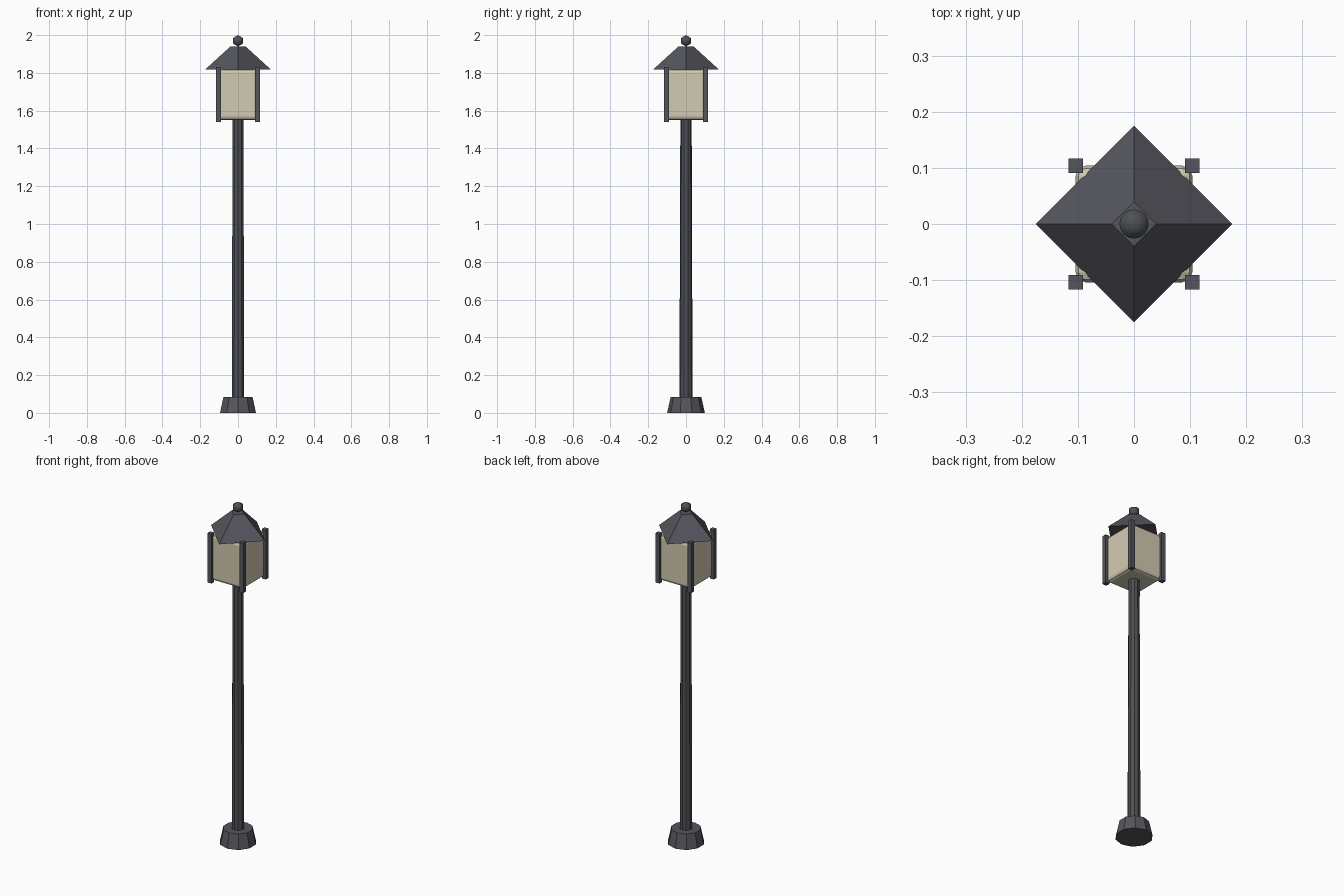
import bpy
import bmesh
from math import radians
from mathutils import Matrix

if "Cube" in bpy.data.objects:
    bpy.data.objects.remove(bpy.data.objects["Cube"], do_unlink=True)


def material(name, rgb):
    m = bpy.data.materials.new(name)
    m.use_nodes = True
    m.diffuse_color = (*rgb, 1)
    m.node_tree.nodes["Principled BSDF"].inputs["Base Color"].default_value = (*rgb, 1)
    return m


IRON = material("dark grey iron", (0.09, 0.09, 0.11))
STEEL = material("dark steel", (0.075, 0.082, 0.09))
GLASS = material("cream glass", (0.64, 0.59, 0.44))


def add_object(name, bm, mat, smooth=False):
    mesh = bpy.data.meshes.new(name)
    bm.to_mesh(mesh)
    bm.free()
    mesh.materials.append(mat)
    for p in mesh.polygons:
        p.use_smooth = smooth
    obj = bpy.data.objects.new(name, mesh)
    bpy.context.collection.objects.link(obj)
    return obj


def frustum(name, sides, r_low, r_high, z_low, z_high, mat):
    bm = bmesh.new()
    bmesh.ops.create_cone(bm, cap_ends=True, segments=sides, radius1=r_low, radius2=r_high,
                          depth=z_high - z_low,
                          matrix=Matrix.Translation((0, 0, (z_low + z_high) / 2)))
    return add_object(name, bm, mat)


def box(name, x, y, half, z_low, z_high, mat):
    bm = bmesh.new()
    bmesh.ops.create_cube(bm, size=1, matrix=Matrix.Translation((x, y, (z_low + z_high) / 2))
                          @ Matrix.Diagonal((2 * half, 2 * half, z_high - z_low, 1)))
    return add_object(name, bm, mat)


# Foot and tapered pole
frustum("foot", 10, 0.1, 0.081, 0, 0.085, IRON)
frustum("pole", 10, 0.035, 0.03, 0.02, 1.55, STEEL)

# Lantern glass with rounded edges
glass = box("lantern_glass", 0, 0, 0.104, 1.55, 1.82, GLASS)
bevel = glass.modifiers.new("rounded edges", 'BEVEL')
bevel.width = 0.018
bevel.segments = 2
bevel.limit_method = 'ANGLE'
bevel.angle_limit = radians(40)

# Corner bars of the lantern
for side, x in (("left", 0.104), ("right", -0.104)):
    for end, y in (("front", -0.104), ("back", 0.104)):
        box(f"{end}_{side}_bar", x, y, 0.013, 1.54, 1.83, IRON)

# Four-sided roof with its corners over the middle of each pane
frustum("roof", 4, 0.175, 0.04, 1.817, 1.94, IRON)

# Ball on top
bm = bmesh.new()
bmesh.ops.create_uvsphere(bm, u_segments=16, v_segments=3, radius=0.03,
                          matrix=Matrix.Translation((0, 0, 1.97)))
add_object("finial_ball", bm, STEEL, smooth=True)
